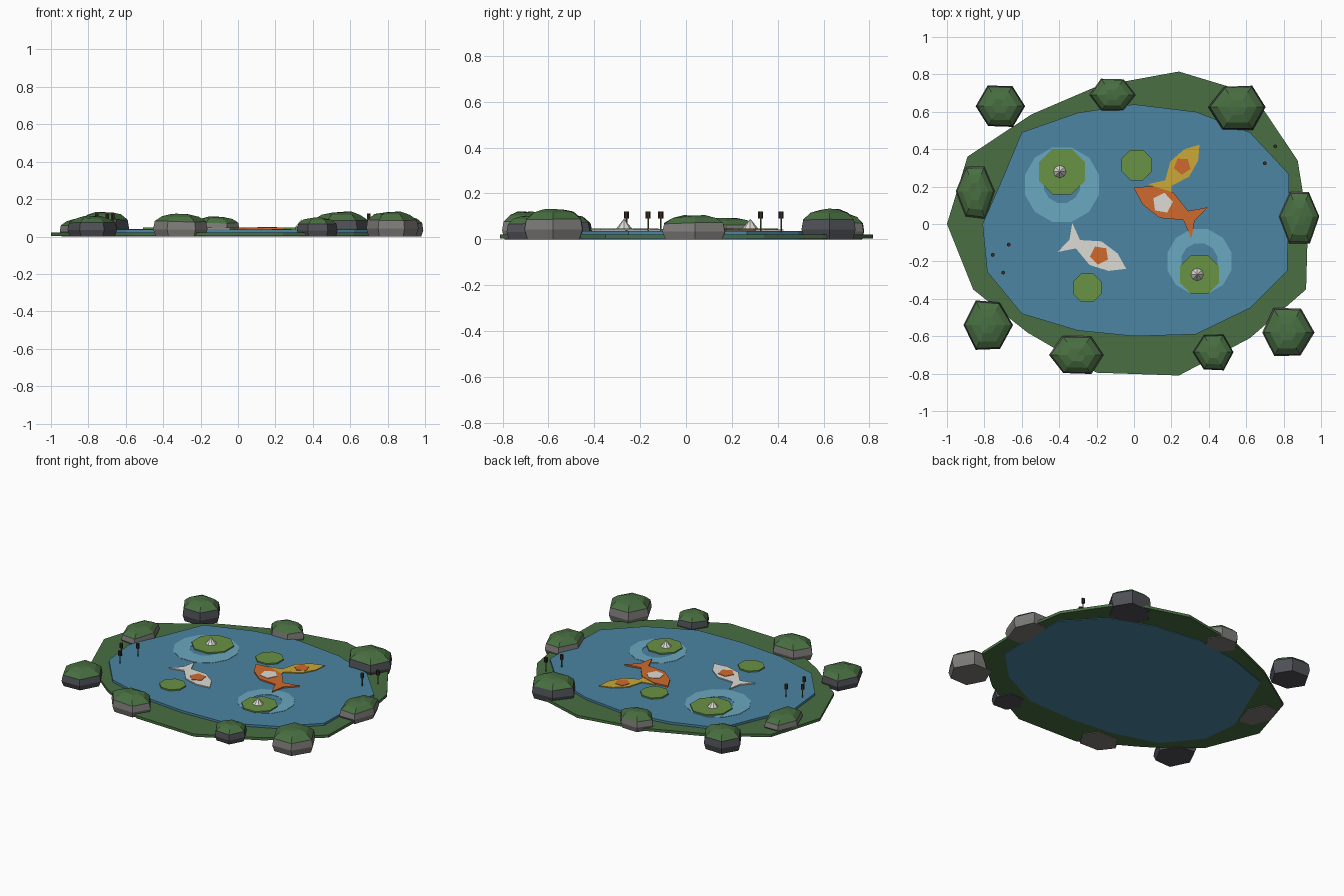
import bpy, bmesh, math, random
from mathutils import Matrix, Vector

random.seed(4)
cube = bpy.data.objects.get("Cube")
if cube:
    bpy.data.objects.remove(cube)


def material(name, r, g, b):
    """Flat material from 0-255 screen values, stored as linear."""
    lin = [((c / 255 + 0.055) / 1.055) ** 2.4 for c in (r, g, b)] + [1]
    m = bpy.data.materials.new(name)
    m.use_nodes = True
    m.diffuse_color = lin
    m.node_tree.nodes["Principled BSDF"].inputs["Base Color"].default_value = lin
    return m


grass = material("grass_green", 72, 110, 65)
water = material("water_blue", 75, 133, 162)
ripple = material("ripple_pale_blue", 107, 168, 192)
lily = material("lily_green", 105, 146, 68)
white = material("petal_white", 222, 219, 212)
orange = material("koi_orange", 208, 106, 46)
yellow = material("koi_yellow", 203, 168, 57)
stone = material("stone_grey", 126, 124, 121)
dark_stone = material("stone_dark", 80, 81, 87)
brown = material("cattail_brown", 56, 44, 36)


def finish(bm, name, *mats):
    bmesh.ops.recalc_face_normals(bm, faces=bm.faces)
    mesh = bpy.data.meshes.new(name)
    bm.to_mesh(mesh)
    bm.free()
    for m in mats:
        mesh.materials.append(m)
    ob = bpy.data.objects.new(name, mesh)
    bpy.context.collection.objects.link(ob)
    return ob


def slab(name, outline, z0, z1, mat):
    """Extrude a flat outline from z0 up to z1."""
    bm = bmesh.new()
    face = bm.faces.new([bm.verts.new((x, y, z0)) for x, y in outline])
    out = bmesh.ops.extrude_face_region(bm, geom=[face])
    top = [v for v in out["geom"] if isinstance(v, bmesh.types.BMVert)]
    bmesh.ops.translate(bm, verts=top, vec=(0, 0, z1 - z0))
    return finish(bm, name, mat)


def ngon(x, y, r, n, turn=0.0):
    return [(x + r * math.cos(turn + math.tau * i / n),
             y + r * math.sin(turn + math.tau * i / n)) for i in range(n)]


def cone(name, x, y, z0, z1, r0, r1, n, mat):
    bm = bmesh.new()
    bmesh.ops.create_cone(bm, cap_ends=True, segments=n, radius1=r0, radius2=r1,
                          depth=z1 - z0,
                          matrix=Matrix.Translation((x, y, (z0 + z1) / 2)))
    return finish(bm, name, mat)


# Grassy bank and the raised water
slab("bank", [(-1, 0), (-.86, -.35), (-.57, -.58), (-.2, -.795), (.24, -.81),
              (.62, -.61), (.92, -.35), (.93, 0), (.875, .34), (.7, .6),
              (.62, .7), (.24, .815), (-.2, .735), (-.55, .585), (-.89, .36)],
     .004, .022, grass)
slab("water", [(-.81, 0), (-.785, -.255), (-.6, -.48), (-.3, -.57), (0, -.6),
               (.33, -.59), (.62, -.45), (.82, -.25), (.83, .265), (.62, .49),
               (.33, .6), (0, .64), (-.3, .595), (-.6, .49), (-.7, .25)],
     0, .037, water)


# Ripple rings
def ring(name, x, y, outer, inner, z, n=12):
    bm = bmesh.new()
    loops = [[bm.verts.new((px, py, z)) for px, py in ngon(x, y, r, n, math.pi / n)]
             for r in (outer, inner)]
    for i in range(n):
        j = (i + 1) % n
        bm.faces.new((loops[0][i], loops[0][j], loops[1][j], loops[1][i]))
    ob = finish(bm, name, ripple)
    solid = ob.modifiers.new("thickness", "SOLIDIFY")
    solid.thickness = .002
    solid.offset = 0
    return ob


ring("ripple_back", -.385, .21, .205, .1, .039)
ring("ripple_front", .35, -.2, .178, .1, .039)

# Lily pads, two of them with a pointed bud
for i, (x, y, r, bud) in enumerate([(-.385, .28, .132, True), (.35, -.27, .113, True),
                                    (.015, .315, .088, False), (-.25, -.34, .083, False)]):
    slab(f"lily_pad_{i}", ngon(x, y, r, 8, math.pi / 8), .039, .048, lily)
    if bud:
        cone(f"lily_bud_{i}", x - .012, y, .048, .09, .034, 0, 8, white)


# Flat koi: half profile mirrored along the spine, tail notch at the origin
def koi(name, x, y, angle, size, z, body, spot):
    half = [(.285, .057), (.17, .077), (.055, .027), (-.03, .095)]
    profile = [(.37, 0)] + half + [(0, 0)] + [(a, -b) for a, b in reversed(half)]
    place = Matrix.Translation((x, y, 0)) @ Matrix.Rotation(math.radians(angle), 4, "Z")

    def world(points):
        return [(place @ Vector((a * size, b * size, 0))).to_2d() for a, b in points]
    slab(name + "_body", world(profile), .038, z, body)
    slab(name + "_spot", world(ngon(.195, 0, .056, 5)), z, z + .003, spot)


koi("koi_white", -.345, -.085, -27, .92, .045, white, orange)
koi("koi_orange", .325, .02, 152, 1, .047, orange, white)
koi("koi_yellow", .155, .183, 51, .84, .044, yellow, orange)

# Cattails
for i, (x, y) in enumerate([(-.755, -.165), (-.67, -.11), (-.7, -.26),
                            (.7, .325), (.755, .415)]):
    cone(f"cattail_stalk_{i}", x, y, .03, .095, .004, .004, 5, grass)
    cone(f"cattail_head_{i}", x, y, .09, .122, .011, .011, 6, brown)


# Boulders: stacked uneven hexagons, mossy above the shoulder
def rock(name, x, y, rx, ry, h, mat):
    levels = [(0, .9), (.32, 1), (.68, .94), (.9, .68), (1, .34)]
    wobble = [random.uniform(.92, 1.04) for _ in range(6)]
    bm = bmesh.new()
    loops = []
    for z, s in levels:
        loops.append([bm.verts.new((x + rx * s * w * a, y + ry * s * w * b / .87,
                                    z * h + (z > .5) * random.uniform(-.04, .02) * h))
                      for (a, b), w in zip(ngon(0, 0, 1, 6), wobble)])
    bm.faces.new(loops[0])
    for k, (low, high) in enumerate(zip(loops, loops[1:])):
        for i in range(6):
            j = (i + 1) % 6
            f = bm.faces.new((low[i], low[j], high[j], high[i]))
            f.material_index = int(k >= 2)
    peak = bm.verts.new((x, y, h))
    for i in range(6):
        bm.faces.new((loops[-1][i], loops[-1][(i + 1) % 6], peak)).material_index = 1
    return finish(bm, name, mat, grass)


for i, (x, y, rx, ry, h, mat) in enumerate([
        (-.715, .63, .14, .115, .13, dark_stone), (-.115, .69, .12, .085, .107, stone),
        (.555, .625, .158, .118, .132, dark_stone), (-.85, .175, .105, .142, .092, stone),
        (.885, .04, .108, .14, .104, stone), (-.78, -.54, .13, .13, .11, dark_stone),
        (-.305, -.7, .152, .1, .12, stone), (.425, -.685, .107, .095, .1, dark_stone),
        (.82, -.58, .143, .127, .132, stone)]):
    rock(f"rock_{i}", x, y, rx, ry, h, mat)
